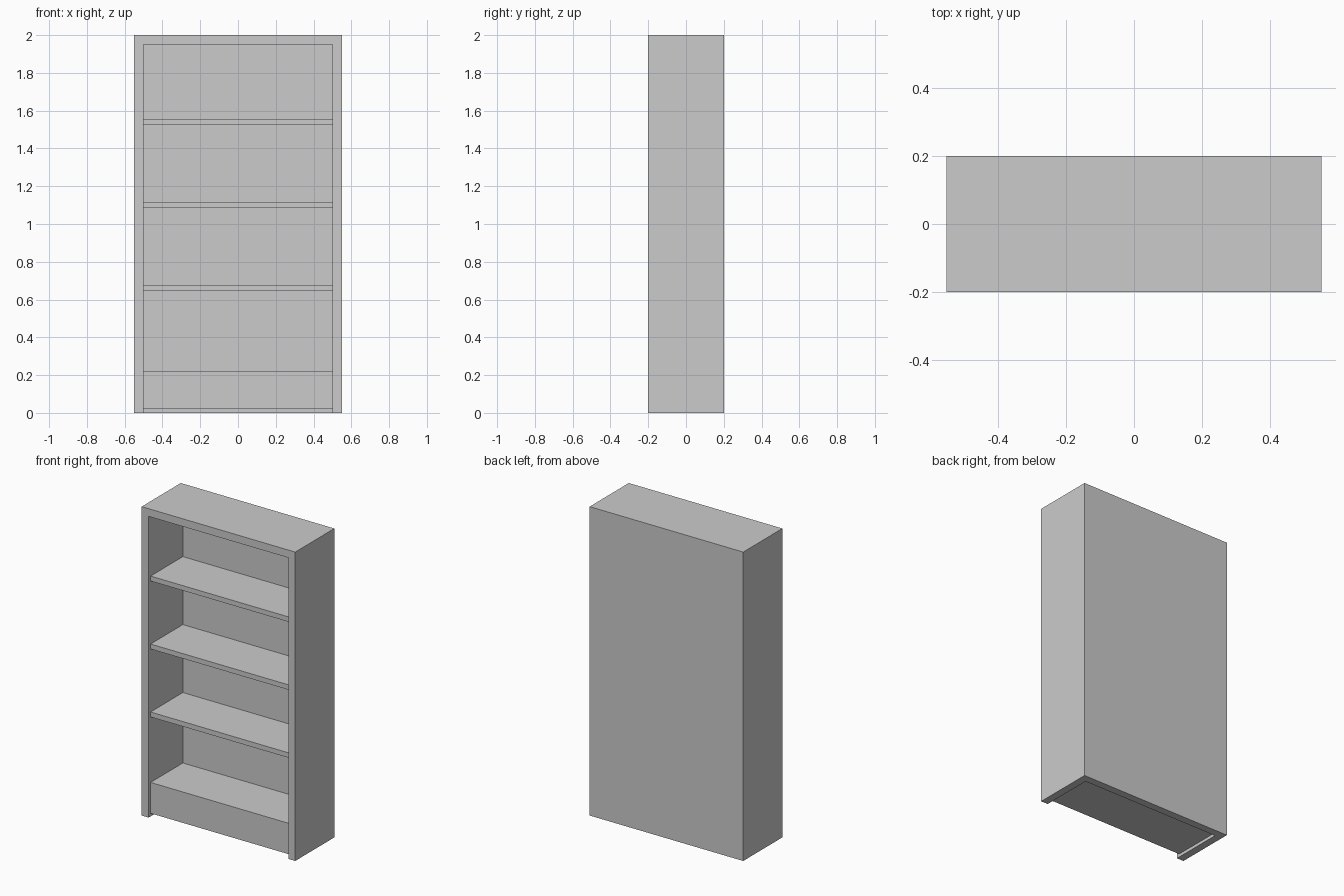
import bpy

if "Cube" in bpy.data.objects:
    bpy.data.objects.remove(bpy.data.objects["Cube"])

WIDTH, DEPTH, HEIGHT, BOARD = 1.1, 0.4, 2.0, 0.05
INSET = 0.02                       # shelves sit back from the front edge


def box(name, x, y, z):
    """Box spanning the given (min, max) ranges."""
    bpy.ops.mesh.primitive_cube_add(size=1)
    ob = bpy.context.object
    ob.name = ob.data.name = name
    for v in ob.data.vertices:
        for i, (lo, hi) in enumerate((x, y, z)):
            v.co[i] = hi if v.co[i] > 0 else lo
    return ob


inner_x = (-WIDTH / 2 + BOARD, WIDTH / 2 - BOARD)
back_y = DEPTH / 2 - BOARD

# Case: sides, top and back as one seamless shell, hollowed from front and below
case = box("bookcase_case", (-WIDTH / 2, WIDTH / 2), (-DEPTH / 2, DEPTH / 2), (0, HEIGHT))
cutter = box("case_cutter", inner_x, (-DEPTH, back_y), (-0.2, HEIGHT - BOARD))
cutter.hide_render = True
mod = case.modifiers.new("hollow", 'BOOLEAN')
mod.operation = 'DIFFERENCE'
mod.solver = 'EXACT'
mod.object = cutter
bpy.context.view_layer.objects.active = case
bpy.ops.object.modifier_apply(modifier=mod.name)
bpy.data.objects.remove(cutter)

# Plinth: thick bottom shelf, raised just off the floor
shelf_y = (-DEPTH / 2 + INSET, back_y)
box("plinth", inner_x, shelf_y, (0.02, 0.22))

# Three evenly spaced shelves
for i in range(3):
    z = 0.66 + 0.44 * i
    box(f"shelf_{i + 1}", inner_x, shelf_y, (z - 0.016, z + 0.016))
